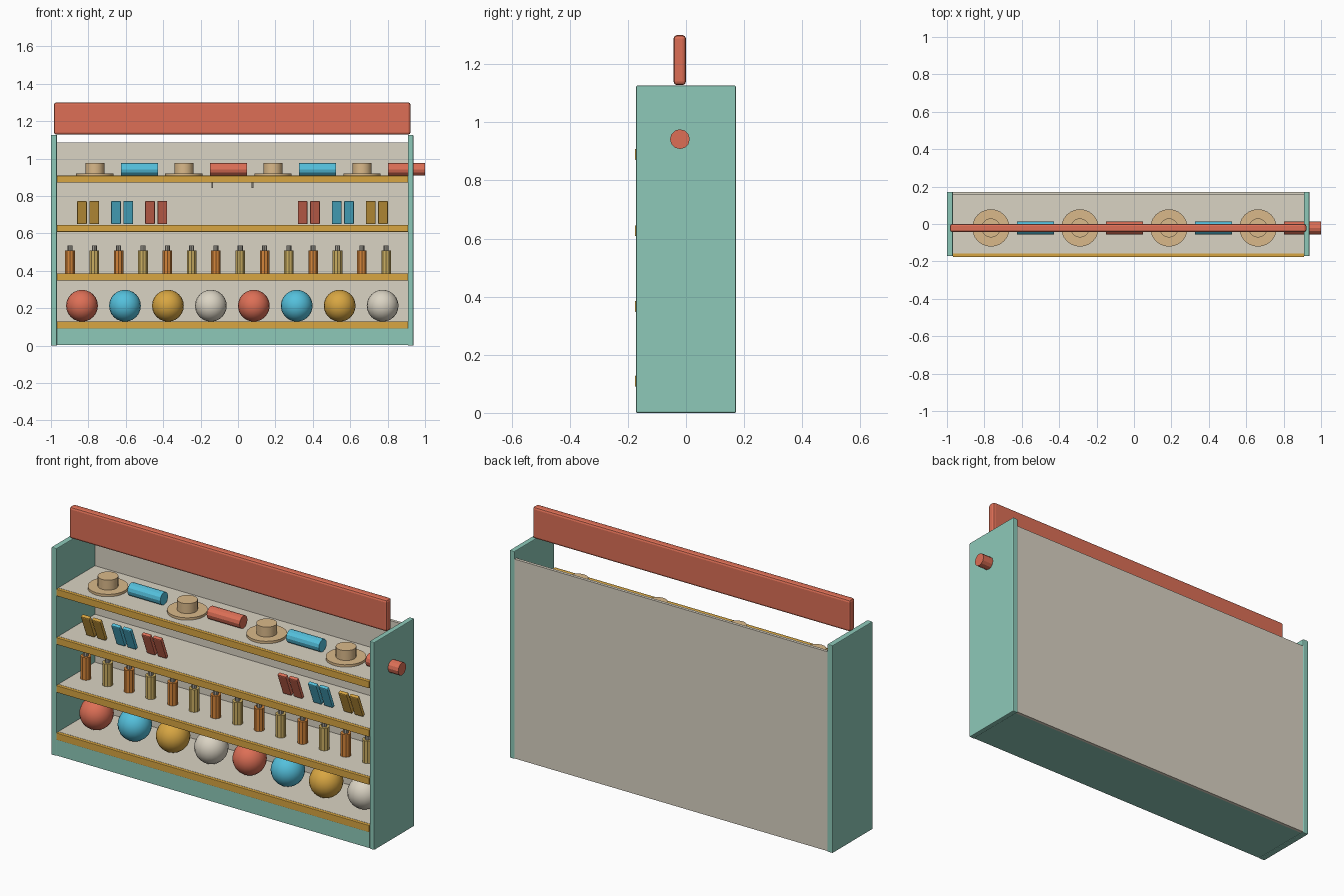
import bpy
from math import radians

default_cube = bpy.data.objects.get("Cube")
if default_cube:
    bpy.data.objects.remove(default_cube, do_unlink=True)


def linear(channel):
    value = channel / 255
    return value / 12.92 if value <= 0.04045 else ((value + 0.055) / 1.055) ** 2.4


def make_material(name, red, green, blue):
    material = bpy.data.materials.new(name)
    material.use_nodes = True
    colour = (linear(red), linear(green), linear(blue), 1)
    material.diffuse_color = colour
    shader = material.node_tree.nodes["Principled BSDF"]
    shader.inputs["Base Color"].default_value = colour
    shader.inputs["Roughness"].default_value = 0.8
    return material


teal = make_material("teal paint", 141, 201, 185)
coral = make_material("coral red", 221, 111, 86)
cream = make_material("cream", 218, 211, 195)
gold = make_material("golden wood", 216, 166, 66)
blue = make_material("sky blue", 84, 192, 220)
straw = make_material("straw", 218, 185, 138)
amber = make_material("amber glass", 212, 133, 58)
khaki = make_material("khaki glass", 203, 174, 98)
grey = make_material("grey cap", 158, 154, 145)


def finish(name, material):
    item = bpy.context.object
    item.name = name
    item.data.name = name
    item.data.materials.append(material)
    return item


def box(name, material, xs, ys, zs, bevel=0, tilt=0):
    """Box between the given limits on each axis."""
    limits = (xs, ys, zs)
    bpy.ops.mesh.primitive_cube_add(size=1, location=[sum(pair) / 2 for pair in limits])
    item = finish(name, material)
    item.scale = [high - low for low, high in limits]
    bpy.ops.object.transform_apply(location=False, rotation=False, scale=True)
    item.rotation_euler.x = tilt
    if bevel:
        rounding = item.modifiers.new("rounded edges", "BEVEL")
        rounding.width = bevel
        rounding.segments = 2
    return item


def cylinder(name, material, radius, length, centre, sides, along_x=False):
    turn = (0, radians(90), 0) if along_x else (0, 0, 0)
    bpy.ops.mesh.primitive_cylinder_add(vertices=sides, radius=radius, depth=length,
                                        location=centre, rotation=turn)
    return finish(name, material)


def upright(name, material, radius, x, bottom, top, sides):
    return cylinder(name, material, radius, top - bottom,
                    (x, goods_y, (bottom + top) / 2), sides)


left_x, right_x = -0.968, 0.909
inside = (left_x, right_x)
front_y, back_y = -0.172, 0.172
panel_y = 0.156
goods_y = -0.021
shelf_tops = (0.128, 0.385, 0.645, 0.908)
shelf_thickness = 0.037

# Cabinet
box("right_side_panel", teal, (-1, left_x), (front_y, back_y), (0, 1.126), 0.004)
box("left_side_panel", teal, (right_x, 0.938), (front_y, back_y), (0, 1.126), 0.004)
box("back_panel", cream, inside, (panel_y, back_y), (0.004, 1.085))
box("base_plinth", teal, inside, (front_y, panel_y), (0.004, 0.091))
box("header_board", coral, (-0.984, 0.922), (-0.043, 0), (1.128, 1.3), 0.012)

# Shelves with a wooden lip
for top in shelf_tops:
    span = (top - shelf_thickness, top)
    box("shelf", cream, inside, (-0.157, panel_y), span)
    box("shelf_lip", gold, inside, (-0.176, -0.157), span, 0.002)

# Bottom shelf: balls
ball_radius = 0.085
for i in range(8):
    bpy.ops.mesh.primitive_uv_sphere_add(
        segments=20, ring_count=12, radius=ball_radius,
        location=(-0.834 + 0.2296 * i, goods_y, shelf_tops[0] + ball_radius))
    finish("ball", (coral, blue, gold, cream)[i % 4])
    bpy.ops.object.shade_smooth()

# Second shelf: bottles
for i in range(14):
    x = -0.898 + 0.13 * i
    foot = shelf_tops[1]
    upright("bottle", (amber, khaki)[i % 2], 0.027, x, foot, foot + 0.122, 10)
    upright("bottle_cap", grey, 0.0135, x, foot + 0.122, foot + 0.15, 8)

# Third shelf: mirrored pairs of leaning sandals
middle = (left_x + right_x) / 2
foot = shelf_tops[2]
for side in (-1, 1):
    for i, material in enumerate((gold, blue, coral)):
        for offset in (-0.033, 0.033):
            x = middle + side * (0.772 - 0.182 * i) + offset
            box("sandal", material, (x - 0.026, x + 0.026), (-0.098, -0.078),
                (foot + 0.001, foot + 0.131), 0.005, radians(22))

# Small pins below the top shelf
for side in (-1, 1):
    upright("pin", cream, 0.005, middle + side * 0.108, 0.843, 0.871, 8)

# Top shelf: hats and rolled towels
foot = shelf_tops[3]
for i in range(4):
    x = -0.765 + 0.476 * i
    upright("hat_brim", straw, 0.1, x, foot, foot + 0.013, 24)
    bpy.ops.object.shade_smooth_by_angle()
    upright("hat_crown", straw, 0.051, x, foot + 0.013, foot + 0.067, 20)
    bpy.ops.object.shade_smooth_by_angle()
    cylinder("rolled_towel", (blue, coral)[i % 2], 0.034, 0.197,
             (x + 0.238, goods_y, foot + 0.034), 12, along_x=True)
